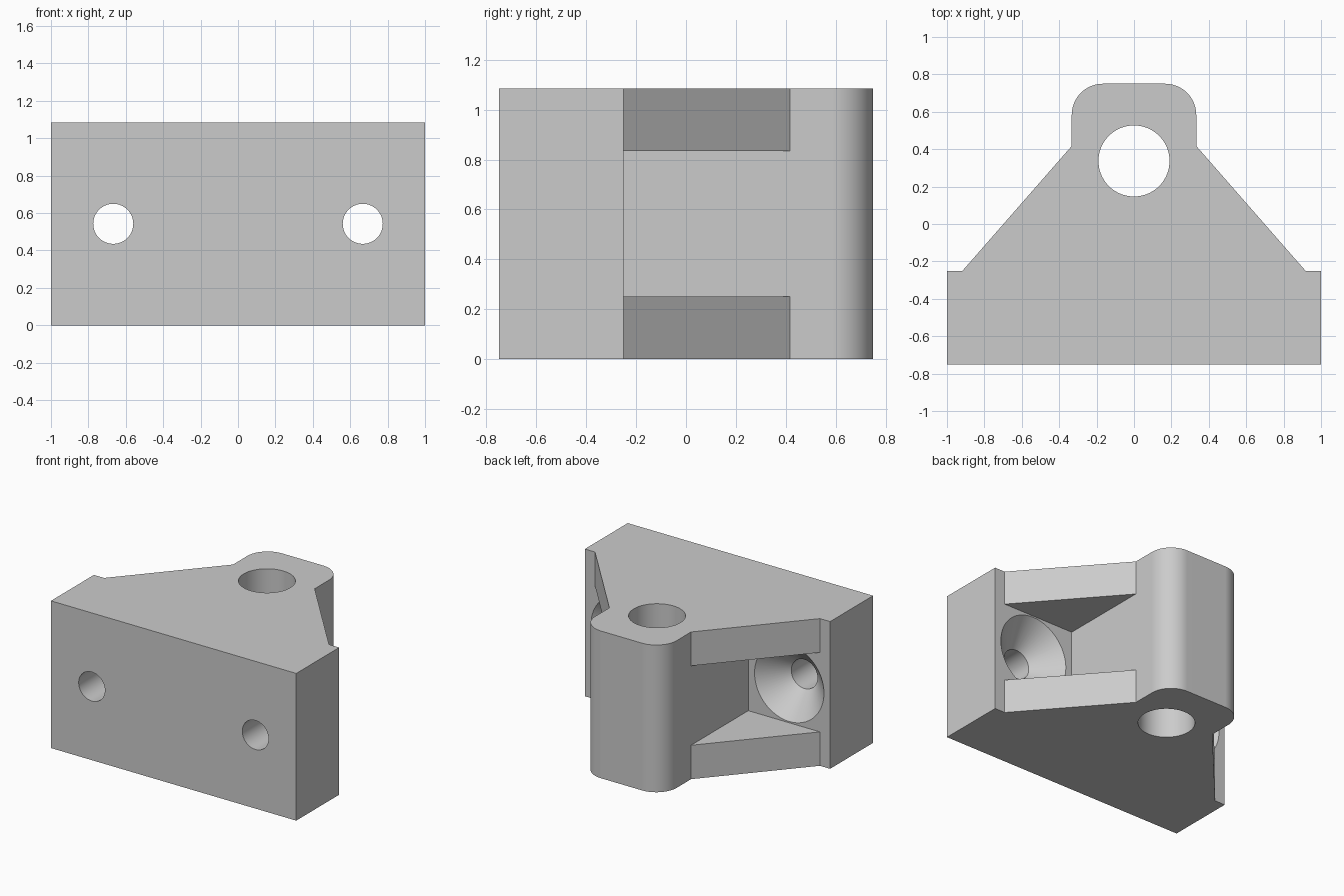
import bpy
import bmesh
from math import sin, cos, pi
from mathutils import Matrix

cube = bpy.data.objects.get("Cube")
if cube:
    bpy.data.objects.remove(cube, do_unlink=True)

HEIGHT = 1.085
MID = HEIGHT / 2
FLANGE = 0.25        # thickness of the top and bottom webs
PLATE_BACK = -0.25   # rear face of the mounting plate
BOSS = 0.333         # half width of the pivot boss
ROUND = 0.167        # corner radius of the boss

grey = bpy.data.materials.new("light grey")
grey.use_nodes = True
colour = (0.6, 0.6, 0.6, 1)
grey.diffuse_color = colour
grey.node_tree.nodes["Principled BSDF"].inputs["Base Color"].default_value = colour


def finish(name, bm):
    bmesh.ops.recalc_face_normals(bm, faces=bm.faces)
    mesh = bpy.data.meshes.new(name)
    bm.to_mesh(mesh)
    bm.free()
    mesh.materials.append(grey)
    obj = bpy.data.objects.new(name, mesh)
    bpy.context.collection.objects.link(obj)
    return obj


def prism(name, outline, z0, z1):
    bm = bmesh.new()
    face = bm.faces.new([bm.verts.new((x, y, z0)) for x, y in outline])
    top = bmesh.ops.extrude_face_region(bm, geom=[face])["geom"]
    verts = [v for v in top if isinstance(v, bmesh.types.BMVert)]
    bmesh.ops.translate(bm, verts=verts, vec=(0, 0, z1 - z0))
    return finish(name, bm)


def lathe(name, profile, matrix, steps=64):
    # Closed solid of (radius, height) rings around local z
    bm = bmesh.new()
    rings = [[bm.verts.new((r * cos(2 * pi * i / steps), r * sin(2 * pi * i / steps), z))
              for i in range(steps)] for r, z in profile]
    for a, b in zip(rings, rings[1:]):
        for i in range(steps):
            j = (i + 1) % steps
            bm.faces.new((a[i], a[j], b[j], b[i]))
    bm.faces.new(rings[0])
    bm.faces.new(rings[-1])
    bmesh.ops.transform(bm, matrix=matrix, verts=bm.verts)
    return finish(name, bm)


def cut(target, cutter):
    cutter.hide_render = True
    mod = target.modifiers.new("cut", 'BOOLEAN')
    mod.operation = 'DIFFERENCE'
    mod.solver = 'EXACT'
    mod.object = cutter
    bpy.context.view_layer.objects.active = target
    bpy.ops.object.modifier_apply(modifier=mod.name)
    bpy.data.objects.remove(cutter, do_unlink=True)


# Bracket body: plate, tapering webs and rounded boss in one outline
half = [(1, -0.75), (1, PLATE_BACK), (0.917, PLATE_BACK), (BOSS, 0.417)]
half += [(BOSS - ROUND + ROUND * cos(a), 0.75 - ROUND + ROUND * sin(a))
         for a in (pi / 2 * i / 16 for i in range(17))]
outline = half + [(-x, y) for x, y in reversed(half)]
bracket = prism("pivot_bracket", outline, 0, HEIGHT)

# Side pockets leave a web at the top and bottom
for s in (1, -1):
    box = [(s * BOSS, PLATE_BACK), (s * 1.3, PLATE_BACK), (s * 1.3, 0.5), (s * BOSS, 0.5)]
    cut(bracket, prism("pocket_cutter", box, FLANGE, HEIGHT - FLANGE))

# Countersunk screw holes through the plate
screw = [(0.107, -0.9), (0.107, PLATE_BACK - 0.176), (0.283, PLATE_BACK), (0.283, PLATE_BACK + 0.05)]
for s in (1, -1):
    place = Matrix.Translation((s * 0.667, 0, MID)) @ Matrix.Rotation(-pi / 2, 4, 'X')
    cut(bracket, lathe("screw_cutter", screw, place))

# Pivot bore
cut(bracket, lathe("bore_cutter", [(0.19, -0.1), (0.19, HEIGHT + 0.1)],
                   Matrix.Translation((0, 0.337, 0))))

# Smooth curves with crisp edges
bpy.ops.object.select_all(action='DESELECT')
bracket.select_set(True)
bpy.context.view_layer.objects.active = bracket
bpy.ops.object.shade_smooth_by_angle(angle=pi / 6)
weighted = bracket.modifiers.new("weighted normals", 'WEIGHTED_NORMAL')
weighted.keep_sharp = True
